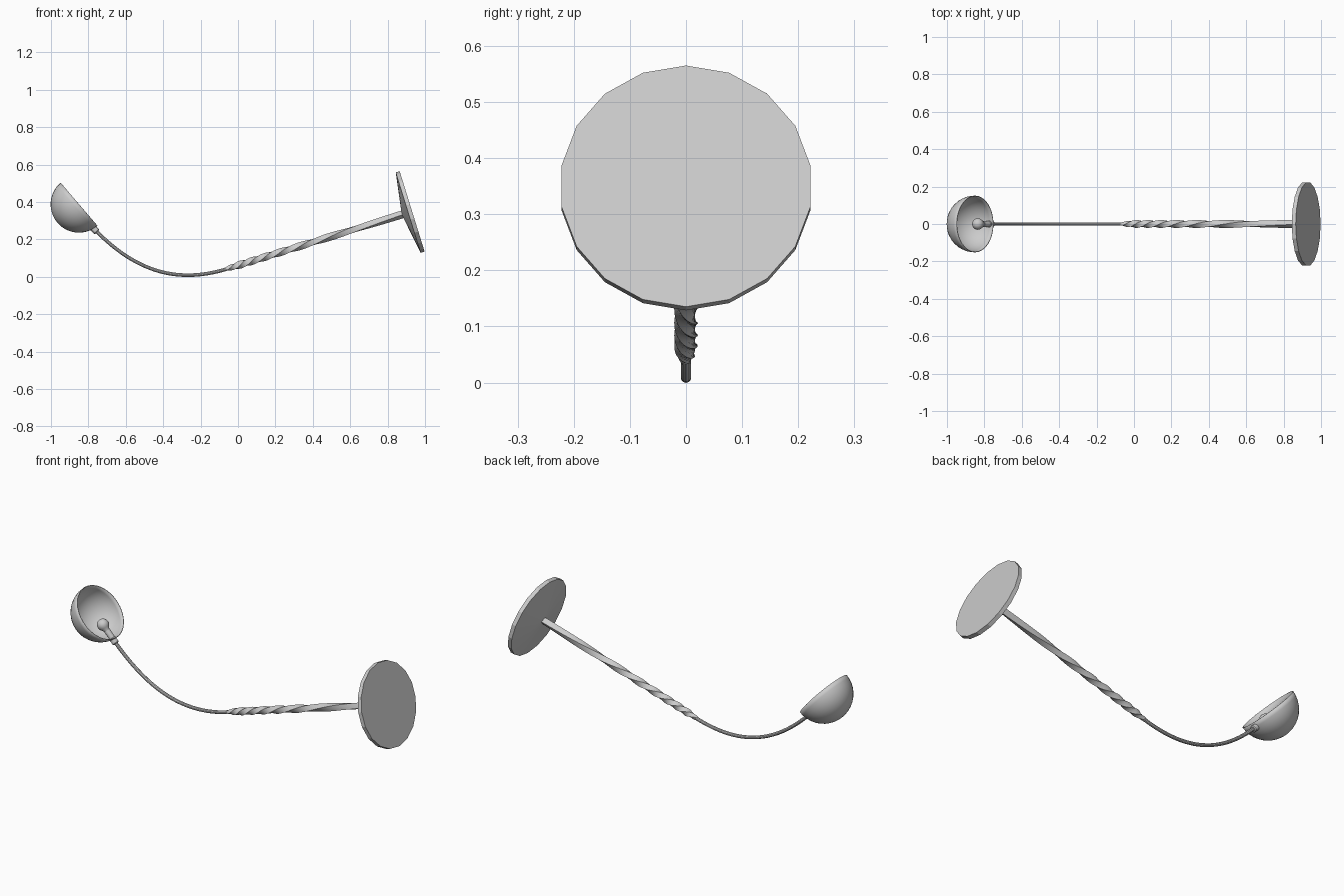
import bpy, bmesh, math
from mathutils import Vector

cube = bpy.data.objects.get("Cube")
if cube:
    bpy.data.objects.remove(cube, do_unlink=True)

grey = bpy.data.materials.new("Grey metal")
grey.use_nodes = True
colour = (0.6, 0.6, 0.6, 1)
grey.diffuse_color = colour
grey.node_tree.nodes["Principled BSDF"].inputs["Base Color"].default_value = colour


def sweep(name, path, radii, sides, twist=None, ridge=0.0, angle=30):
    """Skin rings along a path lying in the XZ plane; zero radius closes to a point."""
    bm = bmesh.new()
    path = [Vector(p) for p in path]
    side = Vector((0, 1, 0))
    rings = []
    for i, p in enumerate(path):
        tangent = path[min(i + 1, len(path) - 1)] - path[max(i - 1, 0)]
        if tangent.length < 1e-6:
            tangent = path[-1] - path[0]
        up = tangent.normalized().cross(side)
        turn = twist[i] if twist else 0
        ring = []
        for k in range(sides):
            a = 2 * math.pi * k / sides + turn
            r = radii[i] * (1 - ridge * (k % 2))
            ring.append(bm.verts.new(p + r * (math.cos(a) * up + math.sin(a) * side)))
        rings.append(ring)
    for a, b in zip(rings, rings[1:]):
        for k in range(sides):
            n = (k + 1) % sides
            bm.faces.new((a[k], a[n], b[n], b[k]))
    bm.faces.new(rings[0][::-1])
    bm.faces.new(rings[-1])
    bmesh.ops.remove_doubles(bm, verts=bm.verts, dist=1e-5)
    return finish(name, bm, angle)


def finish(name, bm, angle):
    bmesh.ops.recalc_face_normals(bm, faces=bm.faces)
    mesh = bpy.data.meshes.new(name)
    bm.to_mesh(mesh)
    bm.free()
    mesh.materials.append(grey)
    obj = bpy.data.objects.new(name, mesh)
    bpy.context.collection.objects.link(obj)
    bpy.ops.object.select_all(action="DESELECT")
    obj.select_set(True)
    bpy.context.view_layer.objects.active = obj
    bpy.ops.object.shade_smooth_by_angle(angle=math.radians(angle))
    return obj


def along(start, direction, steps):
    return [start + direction * s for s in steps]


# Round foot with a shallow cone towards the pole
foot = Vector((0.931, 0, 0.35))
pole_dir = Vector((-0.955, 0, -0.296)).normalized()
sweep("base_disc", along(foot, pole_dir, (0, 0.022, 0.055)), (0.225, 0.225, 0.02), 18, angle=8)

# Twisted pole, winding tighter towards its thin end
count = 120
steps = [0.04 + 1.01 * i / count for i in range(count + 1)]
radii = [0.021 if s < 0.98 else 0.021 - 0.011 * (s - 0.98) / 0.07 for s in steps]
twist = [1.5 * s + 9 * s ** 3 for s in steps]
sweep("twisted_pole", along(foot, pole_dir, steps), radii, 8, twist, ridge=0.22, angle=25)

# Curved neck: cubic Bezier from pole to socket
ends = [Vector(p) for p in ((-0.06, 0, 0.042), (-0.33, 0, -0.04), (-0.55, 0, 0.03), (-0.768, 0, 0.255))]
neck = []
for i in range(41):
    t = i / 40
    w = ((1 - t) ** 3, 3 * t * (1 - t) ** 2, 3 * t * t * (1 - t), t ** 3)
    neck.append(sum((p * k for p, k in zip(ends, w)), Vector()))
sweep("curved_neck", neck, [0.0095] * len(neck), 10)

# Hemispherical shade, opening along its axis
axis = Vector((0.76, 0, 0.65)).normalized()
bm = bmesh.new()
bmesh.ops.create_uvsphere(bm, u_segments=32, v_segments=20, radius=0.152)
bmesh.ops.delete(bm, geom=[v for v in bm.verts if v.co.z > 0.001], context="VERTS")
shade = finish("shade", bm, 30)
shade.location = (-0.85, 0, 0.388)
shade.rotation_euler = axis.to_track_quat("Z", "Y").to_euler()
shell = shade.modifiers.new("Shell", "SOLIDIFY")
shell.thickness = 0.004

# Socket entering the side of the shade
entry = Vector((-0.757, 0, 0.243))
bulb_dir = Vector((-0.69, 0, 0.72)).normalized()
sweep("collar", along(entry, bulb_dir, (-0.005, 0, 0.028, 0.03)), (0.014, 0.018, 0.018, 0.014), 12)
sweep("socket", along(entry, bulb_dir, (0.02, 0.075)), (0.015, 0.017), 12)

# Light bulb
profile = [(0.065, 0.013), (0.08, 0.016), (0.092, 0.024)]
for i in range(9):
    a = math.radians(-30 + 15 * i)
    profile.append((0.112 + 0.031 * math.sin(a), 0.031 * math.cos(a)))
profile.append((0.143, 0))
sweep("bulb", along(entry, bulb_dir, [p[0] for p in profile]), [p[1] for p in profile], 16, angle=50)
